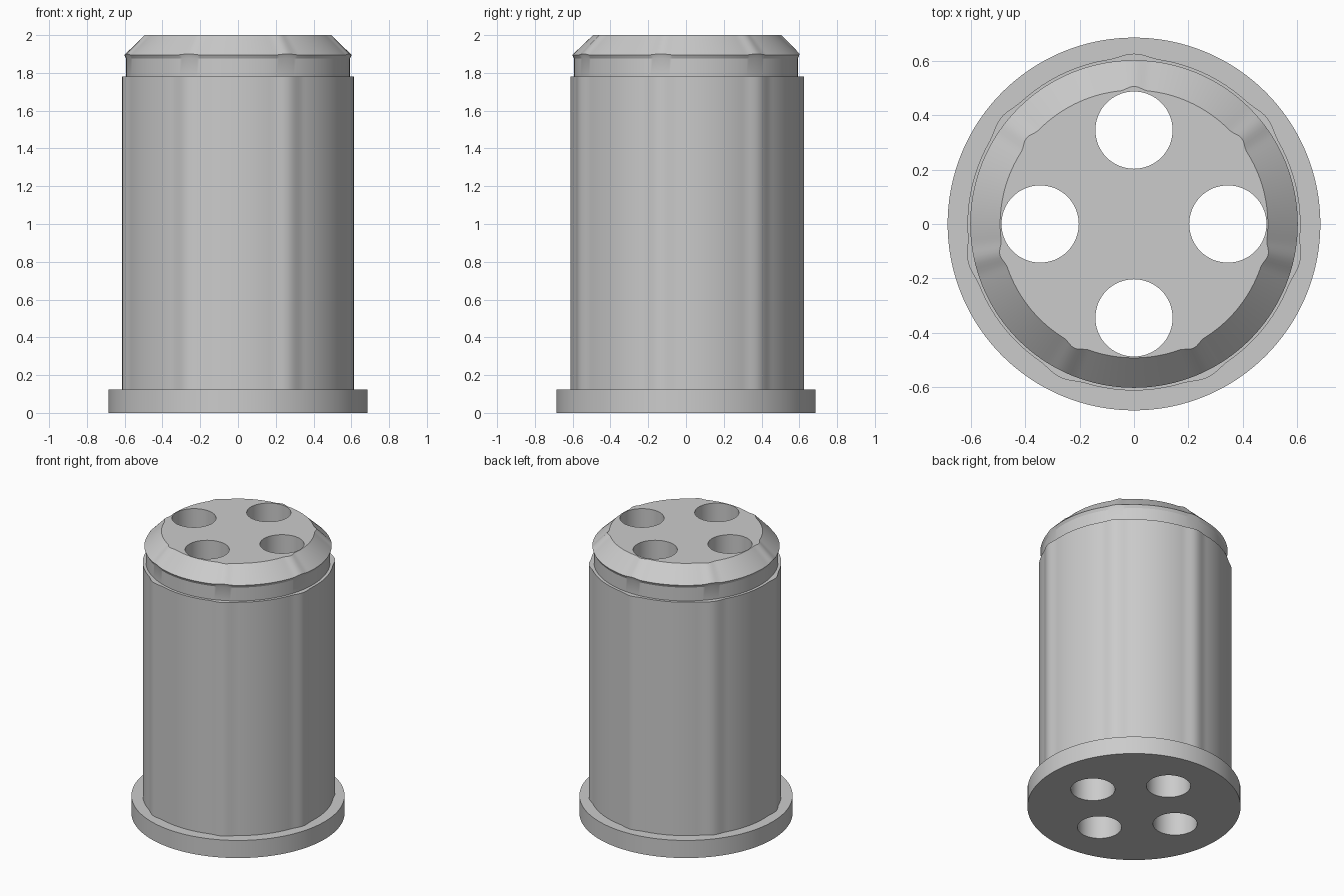
import bpy
import bmesh
from math import cos, pi, radians, sin, tau

default = bpy.data.objects.get("Cube")
if default:
    bpy.data.objects.remove(default, do_unlink=True)

SEGMENTS = 252
RIBS = 7
HOLES = 4

grey = bpy.data.materials.new("plain grey")
grey.use_nodes = True
colour = (0.6, 0.6, 0.6, 1)
grey.diffuse_color = colour
grey.node_tree.nodes["Principled BSDF"].inputs["Base Color"].default_value = colour


def rib(angle, half_width):
    """Smooth bump of height 1 on each evenly spaced rib, one facing the back."""
    pitch = tau / RIBS
    offset = abs((angle - pi / 2 + pitch / 2) % pitch - pitch / 2)
    return (1 + cos(pi * offset / half_width)) / 2 if offset < half_width else 0


def loft(name, rings):
    """Closed solid through rings of (radius, z, rib size, rib half width, rib lift)."""
    bm = bmesh.new()
    loops = []
    for radius, z, size, width, lift in rings:
        loop = []
        for i in range(SEGMENTS):
            a = tau * i / SEGMENTS
            bump = rib(a, radians(width))
            r = radius + size * bump
            loop.append(bm.verts.new((r * cos(a), r * sin(a), z + lift * bump)))
        loops.append(loop)
    for low, high in zip(loops, loops[1:]):
        for i in range(SEGMENTS):
            j = (i + 1) % SEGMENTS
            bm.faces.new((low[i], low[j], high[j], high[i]))
    bm.faces.new(loops[0][::-1])
    bm.faces.new(loops[-1])
    mesh = bpy.data.meshes.new(name)
    bm.to_mesh(mesh)
    bm.free()
    mesh.materials.append(grey)
    obj = bpy.data.objects.new(name, mesh)
    bpy.context.collection.objects.link(obj)
    return obj


# Flange, ribbed barrel, neck and chamfered head in one solid
housing = loft("ribbed_housing", [
    (0.685, 0, 0, 9, 0),
    (0.685, 0.125, 0, 9, 0),
    (0.612, 0.125, 0.014, 9, 0),
    (0.612, 1.78, 0.014, 9, 0),
    (0.592, 1.78, 0, 9, 0),
    (0.592, 1.875, 0, 9, 0),
    (0.602, 1.895, 0, 7, 0.006),
    (0.492, 2, 0.014, 6, 0),
])

# Four through holes
cutters = []
for k in range(HOLES):
    a = tau * k / HOLES
    bpy.ops.mesh.primitive_cylinder_add(
        vertices=64, radius=0.142, depth=3,
        location=(0.345 * cos(a), 0.345 * sin(a), 1))
    cutter = bpy.context.object
    cutter.name = f"hole_cutter_{k + 1}"
    cutter.hide_render = True
    cutter.data.materials.append(grey)
    cut = housing.modifiers.new("hole", "BOOLEAN")
    cut.operation = "DIFFERENCE"
    cut.solver = "EXACT"
    cut.object = cutter
    cutters.append(cutter)

bpy.ops.object.select_all(action="DESELECT")
housing.select_set(True)
bpy.context.view_layer.objects.active = housing
for modifier in list(housing.modifiers):
    bpy.ops.object.modifier_apply(modifier=modifier.name)
for cutter in cutters:
    bpy.data.objects.remove(cutter, do_unlink=True)

bpy.ops.object.shade_smooth_by_angle(angle=radians(25))
